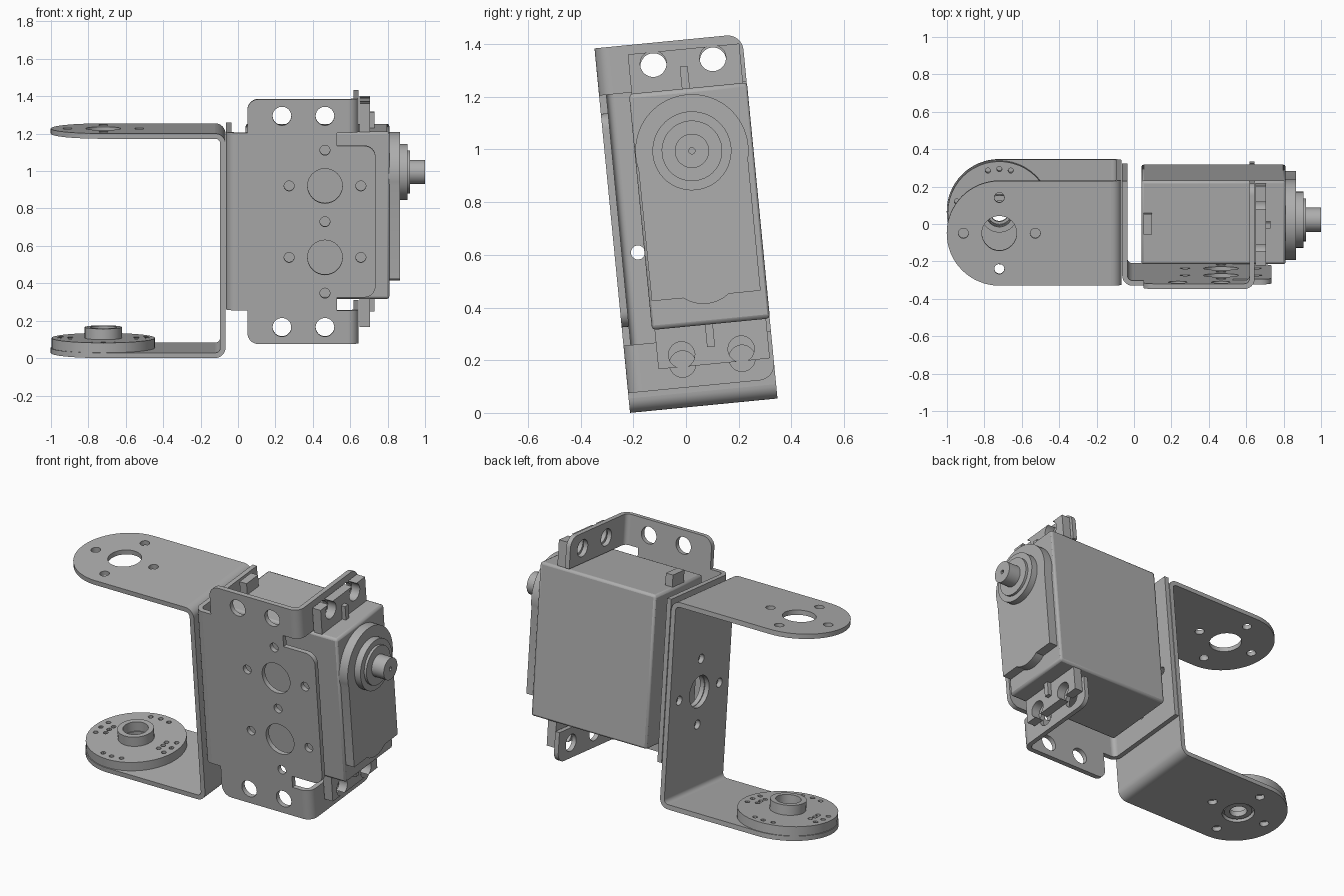
import bpy, bmesh, math
from mathutils import Matrix, Vector

cube = bpy.data.objects.get("Cube")
if cube:
    bpy.data.objects.remove(cube, do_unlink=True)

# Single grey metal / plastic colour
grey = bpy.data.materials.new("plain grey")
grey.use_nodes = True
tone = (0.42, 0.42, 0.42, 1)
grey.diffuse_color = tone
grey.node_tree.nodes["Principled BSDF"].inputs["Base Color"].default_value = tone

# The whole assembly leans slightly backwards
TILT = Matrix.Translation((0, 0.0025, -0.005)) @ Matrix.Rotation(math.radians(5.57), 4, 'X')
# How an outline's (u, v) and thickness map to the axes
AXES = {'x': ((0, 1, 0), (0, 0, 1), (1, 0, 0)),
        'y': ((1, 0, 0), (0, 0, 1), (0, 1, 0)),
        'z': ((1, 0, 0), (0, 1, 0), (0, 0, 1))}


def arc(cu, cv, r, start, end, n=16):
    steps = [math.radians(start + (end - start) * i / n) for i in range(n + 1)]
    return [(cu + r * math.cos(a), cv + r * math.sin(a)) for a in steps]


def circle(cu, cv, r, n=32):
    return arc(cu, cv, r, 0, 360, n)[:-1]


def rounded(points):
    """Polygon whose corners may carry a third value: the fillet radius."""
    out = []
    for i, p in enumerate(points):
        if len(p) == 2:
            out.append(p)
            continue
        c, r = Vector(p[:2]), p[2]
        a = (Vector(points[i - 1][:2]) - c).normalized() * r
        b = (Vector(points[(i + 1) % len(points)][:2]) - c).normalized() * r
        for k in range(9):
            t = math.radians(90 * k / 8)
            out.append(tuple(c + a * (1 - math.sin(t)) + b * (1 - math.cos(t))))
    return out


def plate(name, axis, lo, hi, outline, holes=(), bevel=0):
    """Extrude a 2D outline with holes between lo and hi along an axis."""
    curve = bpy.data.curves.new(name, 'CURVE')
    curve.dimensions = '2D'
    curve.fill_mode = 'BOTH'
    curve.extrude = (hi - lo) / 2
    for ring in [outline, *holes]:
        spline = curve.splines.new('POLY')
        spline.points.add(len(ring) - 1)
        for point, (u, v) in zip(spline.points, ring):
            point.co = (u, v, 0, 1)
        spline.use_cyclic_u = True
    temp = bpy.data.objects.new(name, curve)
    bpy.context.scene.collection.objects.link(temp)
    deps = bpy.context.evaluated_depsgraph_get()
    mesh = bpy.data.meshes.new_from_object(temp.evaluated_get(deps))
    bpy.data.objects.remove(temp, do_unlink=True)
    u, v, w = (Vector(a) for a in AXES[axis])
    bm = bmesh.new()
    bm.from_mesh(mesh)
    for vert in bm.verts:
        c = vert.co.copy()
        vert.co = u * c.x + v * c.y + w * (c.z + (lo + hi) / 2)
    bmesh.ops.remove_doubles(bm, verts=bm.verts, dist=0.0001)
    bmesh.ops.recalc_face_normals(bm, faces=bm.faces)
    bm.to_mesh(mesh)
    bm.free()
    mesh.materials.clear()
    mesh.materials.append(grey)
    mesh.shade_smooth()
    mesh.set_sharp_from_angle(angle=math.radians(30))
    mesh.name = name
    obj = bpy.data.objects.new(name, mesh)
    bpy.context.scene.collection.objects.link(obj)
    obj.matrix_world = TILT
    if bevel:
        mod = obj.modifiers.new("edge", 'BEVEL')
        mod.width, mod.segments = bevel, 2
    return obj


def box(u0, u1, v0, v1):
    return [(u0, v0), (u1, v0), (u1, v1), (u0, v1)]


T, R = 0.028, 0.055          # sheet thickness and outer bend radius


def bend(name, axis, lo, hi, cu, cv, start):
    ring = arc(cu, cv, R, start, start + 90, 8) + arc(cu, cv, R - T, start + 90, start, 8)
    plate(name, axis, lo, hi, ring)


def hole_pattern(u, v):
    """One large hole with four small ones around it."""
    d = 0.192
    small = [(u + d, v), (u - d, v), (u, v + d), (u, v - d)]
    return [circle(u, v, 0.093)] + [circle(a, b, 0.027, 16) for a, b in small]


FRONT, BACK = -0.2135, 0.349
MID = (FRONT + BACK) / 2
HUB = -0.72

# U-shaped bracket: two round-ended arms, web and bends
LOW, HIGH, WEB = 0.026, 1.232, -0.067
half = (BACK - FRONT) / 2
arm = [(WEB - R, FRONT), (WEB - R, BACK)] + arc(HUB, MID, half, 90, 270, 32)
plate("lower_arm", 'z', LOW, LOW + T, arm, hole_pattern(HUB, MID))
plate("upper_arm", 'z', HIGH - T, HIGH, arm, hole_pattern(HUB, MID))
web_z = (LOW + HIGH) / 2
plate("arm_web", 'x', WEB - T, WEB, box(FRONT, BACK, LOW + R, HIGH - R), hole_pattern(MID, web_z))
bend("upper_arm_bend", 'y', FRONT, BACK, WEB - R, HIGH - R, 0)
bend("lower_arm_bend", 'y', FRONT, BACK, WEB - R, LOW + R, 270)

# Round horn with collar on the lower arm
horn_holes = [circle(HUB, MID, 0.065)]
for quarter in range(4):
    rows = [(0.235, 15)] if quarter % 2 else [(0.235, 15), (0.18, 12)]
    for radius, step in rows:
        for k in (-1, 0, 1):
            a = math.radians(90 * quarter + k * step)
            horn_holes.append(circle(HUB + radius * math.cos(a), MID + radius * math.sin(a), 0.014, 12))
plate("horn_disc", 'z', LOW + T, 0.107, circle(HUB, MID, 0.276, 48), horn_holes)
plate("horn_collar", 'z', 0.107, 0.165, circle(HUB, MID, 0.1), [circle(HUB, MID, 0.07)])
plate("horn_hub", 'z', 0.036, 0.07, circle(HUB, MID, 0.08), [circle(HUB, MID, 0.05)])

# Mounting bracket: front plate, side web, two end flanges
Z0, Z1, Z2, Z3 = 0.101, 0.282, 1.236, 1.416
LEFT, RIGHT = -0.063, 0.645
xa, xb = LEFT + R, RIGHT - R
outline = rounded([(xa, Z1), (0.05, Z1), (0.05, Z0, 0.06), (xb, Z0), (xb, Z1), (0.53, Z1),
                   (0.53, 0.352), (0.735, 0.352, 0.06), (0.735, 1.166, 0.06), (0.53, 1.166),
                   (0.53, Z2), (xb, Z2), (xb, Z3), (0.05, Z3, 0.06), (0.05, Z2), (xa, Z2)])
holes = [circle(x, z, 0.05) for x in (0.235, 0.465) for z in (0.191, 1.326)]
big, centre = 0.465, (Z0 + Z3) / 2
holes += hole_pattern(big, centre + 0.192)
holes += [h for i, h in enumerate(hole_pattern(big, centre - 0.192)) if i != 3]
plate("mount_front_plate", 'y', FRONT, FRONT + T, outline, holes)
plate("mount_web", 'x', LEFT, LEFT + T, box(FRONT + R, BACK, Z1, Z2), hole_pattern(MID, web_z))
bend("mount_web_bend", 'z', Z1, Z2, xa, FRONT + R, 180)
HOLE_Y = (0.003, 0.23)
for side, inner, outer, hz in (("upper", Z2, Z3, 1.326), ("lower", Z1, Z0, 0.191)):
    flange = rounded([(FRONT + R, inner), (BACK, inner), (BACK, outer, 0.06), (FRONT + R, outer)])
    plate(side + "_flange", 'x', RIGHT - T, RIGHT, flange, [circle(y, hz, 0.05) for y in HOLE_Y])
    bend(side + "_flange_bend", 'z', min(inner, outer), max(inner, outer), xb, FRONT + R, 270)

# Servo case and cable outlet
Y0, Y1, S0, S1 = -0.1, 0.35, 0.331, 1.231
SY = 0.117
plate("servo_case", 'x', 0.04, 0.81, box(Y0, Y1, S0, S1), bevel=0.014)
plate("cable_outlet", 'z', S1 - 0.01, S1 + 0.07, box(0.05, 0.097, SY - 0.05, SY + 0.06))

# Servo ears with keyhole slots and a stiffening rib
for side, base, sign in (("upper", S1, 1), ("lower", S0, -1)):
    depth, reach = 0.15, 0.105
    ear = [(-0.09, -0.01), (-0.09, depth)]
    for y in HOLE_Y:
        ear += [(y - 0.02, depth)] + arc(y, reach, 0.05, 113, 427, 24) + [(y + 0.02, depth)]
    ear += [(0.335, depth), (0.335, -0.01)]
    plate(side + "_ear", 'x', RIGHT + 0.005, 0.705, [(y, base + sign * d) for y, d in ear])
    rib = [(SY - 0.015, base), (SY + 0.015, base),
           (SY + 0.015, base + sign * 0.085), (SY - 0.015, base + sign * 0.085)]
    plate(side + "_ear_rib", 'x', 0.7, 0.73, rib)

# Gear cover, stepped boss and output shaft
SZ = 0.993
cover = [(-0.09, 0.44)] + arc(SY, 0.55, 0.14, 232, 308) + [(0.325, 0.44)]
cover += arc(SY, SZ, 0.215, -14, 194, 40)
plate("gear_cover", 'x', 0.8, 0.865, cover)
plate("shaft_boss", 'x', 0.86, 0.905, circle(SY, SZ, 0.15, 48))
plate("shaft_bearing", 'x', 0.9, 0.92, circle(SY, SZ, 0.115, 40))
plate("output_shaft", 'x', 0.915, 1.0, circle(SY, SZ, 0.065), [circle(SY, SZ, 0.012, 12)])
